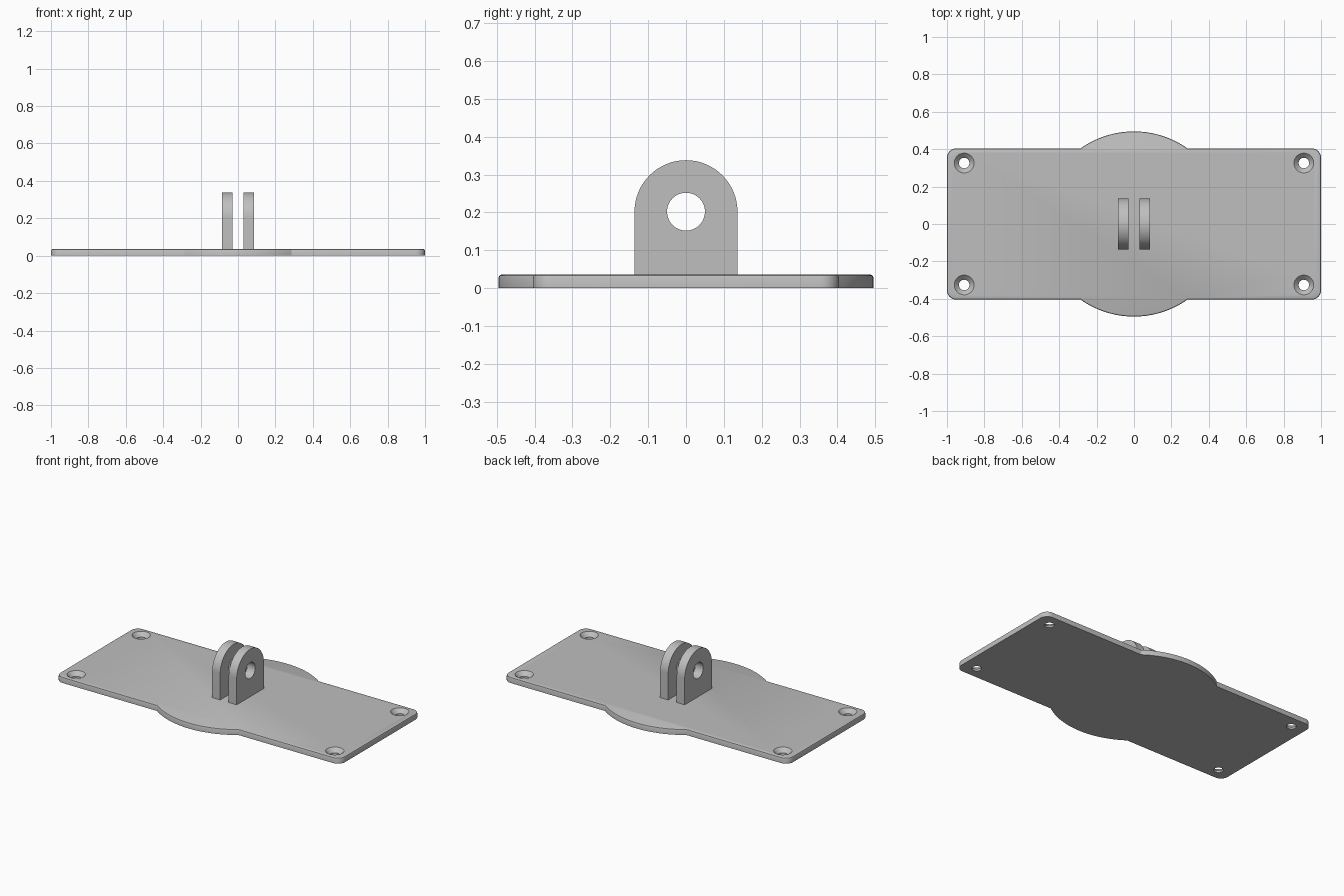
import bpy, bmesh
from math import sin, cos, pi, asin, acos, radians

cube = bpy.data.objects.get("Cube")
if cube:
    bpy.data.objects.remove(cube)

grey = bpy.data.materials.new("plain grey")
grey.use_nodes = True
colour = (0.52, 0.52, 0.52, 1)
grey.diffuse_color = colour
grey.node_tree.nodes["Principled BSDF"].inputs["Base Color"].default_value = colour

HALF_X, HALF_Y, THICK = 1.0, 0.404, 0.036
DISC_R, CORNER_R, EDGE = 0.495, 0.05, 0.008


def arc(cx, cy, r, a0, a1, n):
    return [(cx + r * cos(a0 + (a1 - a0) * i / n),
             cy + r * sin(a0 + (a1 - a0) * i / n)) for i in range(n + 1)]


def make_object(name, bm):
    bmesh.ops.recalc_face_normals(bm, faces=bm.faces)
    mesh = bpy.data.meshes.new(name)
    bm.to_mesh(mesh)
    bm.free()
    mesh.materials.append(grey)
    obj = bpy.data.objects.new(name, mesh)
    bpy.context.collection.objects.link(obj)
    return obj


def extrude_outline(bm, points, offset):
    face = bm.faces.new([bm.verts.new(p) for p in points])
    new = bmesh.ops.extrude_face_region(bm, geom=[face])["geom"]
    bmesh.ops.translate(bm, vec=offset, verts=[g for g in new if isinstance(g, bmesh.types.BMVert)])


def activate(obj):
    bpy.ops.object.select_all(action="DESELECT")
    obj.select_set(True)
    bpy.context.view_layer.objects.active = obj


# Plate outline: rounded rectangle merged with a central disc
start = asin(HALF_Y / DISC_R)
cx, cy = HALF_X - CORNER_R, HALF_Y - CORNER_R
upper = (arc(cx, cy, CORNER_R, 0, pi / 2, 8)
         + arc(0, 0, DISC_R, start, pi - start, 32)
         + arc(-cx, cy, CORNER_R, pi / 2, pi, 8))
outline = upper + [(-x, -y) for x, y in upper]
bm = bmesh.new()
extrude_outline(bm, [(x, y, 0) for x, y in outline], (0, 0, THICK))
rim = [e for e in bm.edges if all(v.co.z > THICK / 2 for v in e.verts)]
bmesh.ops.bevel(bm, geom=rim, offset=EDGE, segments=2, profile=0.5, affect="EDGES")
plate = make_object("mounting_plate", bm)

# Countersunk screw holes, cut from the four corners
bm = bmesh.new()
SIDES = 32
for sx in (-1, 1):
    for sy in (-1, 1):
        rings = []
        for r, z in ((0.028, -0.02), (0.028, 0.011), (0.053, THICK), (0.053, 0.06)):
            rings.append([bm.verts.new((x, y, z)) for x, y in
                          arc(sx * 0.908, sy * 0.326, r, 0, 2 * pi, SIDES)[:-1]])
        for low, high in zip(rings, rings[1:]):
            for i in range(SIDES):
                j = (i + 1) % SIDES
                bm.faces.new((low[i], low[j], high[j], high[i]))
        bm.faces.new(rings[0])
        bm.faces.new(rings[-1])
cutter = make_object("screw_hole_cutter", bm)
cutter.hide_render = True
cut = plate.modifiers.new("screw_holes", "BOOLEAN")
cut.operation, cut.solver, cut.object = "DIFFERENCE", "EXACT", cutter
activate(plate)
bpy.ops.object.modifier_apply(modifier=cut.name)
bpy.data.objects.remove(cutter)
bpy.ops.object.shade_smooth_by_angle(angle=radians(30))


# Two upright lugs with a round top and a pivot hole
def make_lug(name, x0):
    width, r, hole, zc, base = 0.056, 0.136, 0.05, 0.202, 0.02
    n = 32
    top = arc(0, zc, r, 0, pi, n)
    inner = arc(0, zc, hole, 0, pi, n)
    bottom = arc(0, zc, hole, pi, 2 * pi, n)
    bm = bmesh.new()

    def verts(points):
        return [bm.verts.new((x0, y, z)) for y, z in points]

    outer_v, inner_v = verts(top), verts(inner)
    low_v = [inner_v[-1]] + verts(bottom[1:-1]) + [inner_v[0]]
    foot = verts([(-r, base), (0, base), (r, base)])
    for i in range(n):
        bm.faces.new((outer_v[i], outer_v[i + 1], inner_v[i + 1], inner_v[i]))
    half = n // 2
    bm.faces.new([outer_v[-1], foot[0], foot[1]] + low_v[half::-1])
    bm.faces.new([foot[1], foot[2], outer_v[0]] + low_v[:half - 1:-1])
    new = bmesh.ops.extrude_face_region(bm, geom=bm.faces[:])["geom"]
    bmesh.ops.translate(bm, vec=(width, 0, 0),
                        verts=[g for g in new if isinstance(g, bmesh.types.BMVert)])
    lug = make_object(name, bm)
    activate(lug)
    bpy.ops.object.shade_smooth_by_angle(angle=radians(30))


make_lug("right_lug", -0.086)
make_lug("left_lug", 0.03)
